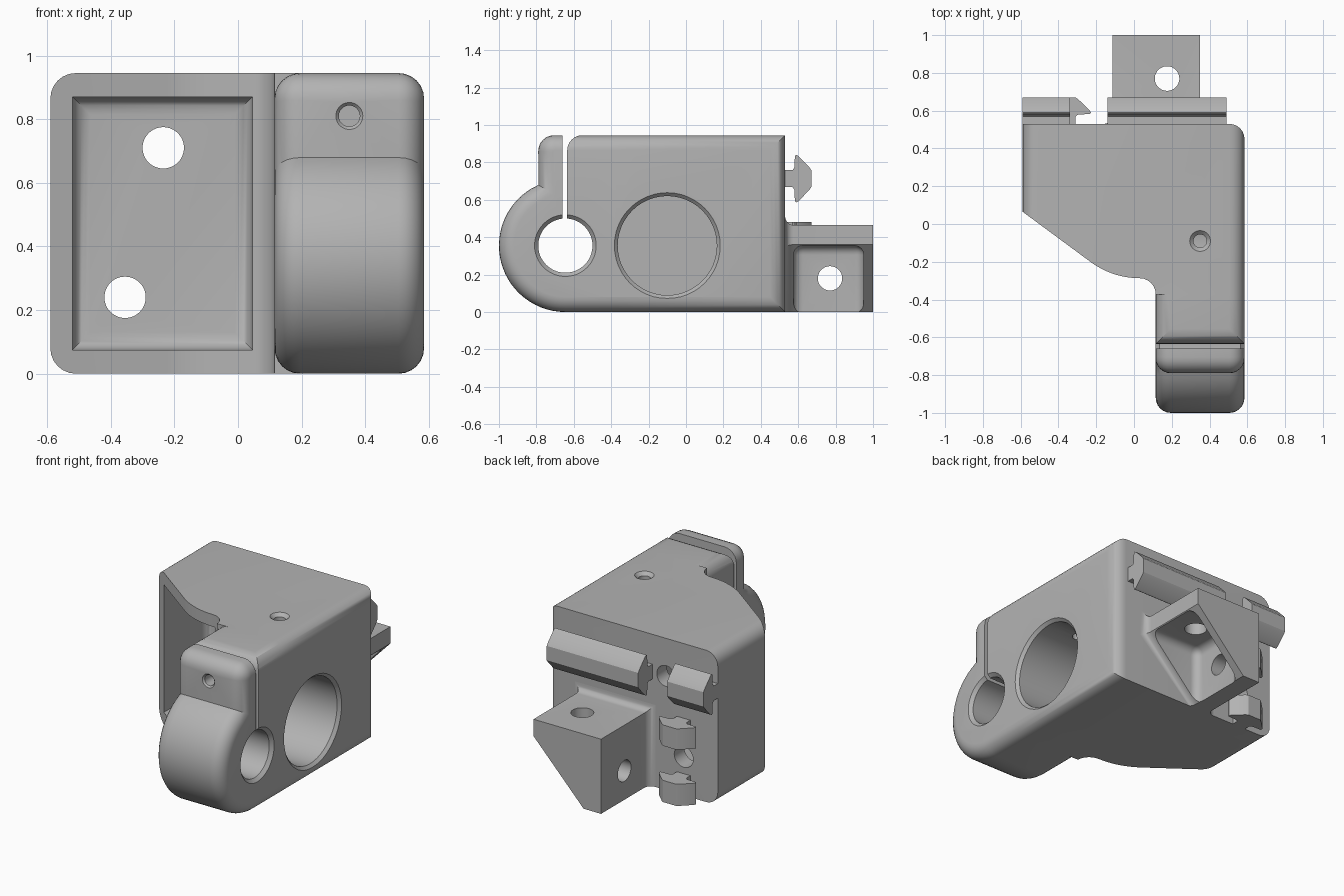
import bpy, bmesh, math
from mathutils import Vector

cube = bpy.data.objects.get("Cube")
if cube:
    bpy.data.objects.remove(cube, do_unlink=True)

grey = bpy.data.materials.new("plain grey")
grey.use_nodes = True
COLOUR = (0.45, 0.45, 0.45, 1)
grey.diffuse_color = COLOUR
grey.node_tree.nodes["Principled BSDF"].inputs["Base Color"].default_value = COLOUR

SOFT = 0.08        # radius of the rounded outer edges
TOP = 0.945        # height of the block
BACK = 0.53        # rear face of the block


def place(axis, a, b, d):
    """Put a flat point (a, b) at distance d along an axis."""
    return {"x": (d, a, b), "y": (a, d, b), "z": (a, b, d)}[axis]


def arc(cx, cy, r, start, end, n=7):
    """Points on an arc, angles in degrees."""
    angles = [math.radians(start + (end - start) * i / (n - 1)) for i in range(n)]
    return [(cx + r * math.cos(t), cy + r * math.sin(t)) for t in angles]


def loft(name, axis, rings, bevel=0, bevel_rule=None, segments=6):
    """Solid through a list of (outline, distance) rings, with optional rounded edges."""
    bm = bmesh.new()
    loops = [[bm.verts.new(place(axis, a, b, d)) for a, b in pts] for pts, d in rings]
    for low, high in zip(loops, loops[1:]):
        for i in range(len(low)):
            j = (i + 1) % len(low)
            bm.faces.new((low[i], low[j], high[j], high[i]))
    bm.faces.new(loops[0])
    bm.faces.new(loops[-1])
    bmesh.ops.recalc_face_normals(bm, faces=bm.faces)
    if bevel:
        edges = [e for e in bm.edges if bevel_rule(e)]
        bmesh.ops.bevel(bm, geom=edges, offset=bevel, segments=segments, profile=0.5,
                        affect="EDGES", clamp_overlap=False)
    mesh = bpy.data.meshes.new(name)
    bm.to_mesh(mesh)
    bm.free()
    mesh.materials.append(grey)
    ob = bpy.data.objects.new(name, mesh)
    bpy.context.collection.objects.link(ob)
    return ob


def prism(name, axis, pts, lo, hi, **kw):
    return loft(name, axis, [(pts, lo), (pts, hi)], **kw)


def rect(a0, b0, a1, b1):
    return [(a0, b0), (a1, b0), (a1, b1), (a0, b1)]


def combine(ob, other, operation):
    """Boolean another solid into ob and discard it."""
    mod = ob.modifiers.new("cut", "BOOLEAN")
    mod.operation, mod.solver, mod.object = operation, "EXACT", other
    bpy.context.view_layer.objects.active = ob
    bpy.ops.object.modifier_apply(modifier=mod.name)
    bpy.data.objects.remove(other, do_unlink=True)


def drill(ob, axis, a, b, rings):
    """Cut a round hole given as (radius, distance) steps."""
    tool = loft("drill", axis, [(arc(a, b, r, 0, 352.5, 48), d) for r, d in rings])
    combine(ob, tool, "DIFFERENCE")


def finish(ob, angle=32):
    bpy.ops.object.select_all(action="DESELECT")
    ob.select_set(True)
    bpy.context.view_layer.objects.active = ob
    bpy.ops.object.shade_smooth_by_angle(angle=math.radians(angle))


# Main block: rounded front outline trimmed by the plan outline
L, R = -0.59, 0.585
front_outline = (arc(R - SOFT, SOFT, SOFT, -90, 0) + arc(R - SOFT, TOP - SOFT, SOFT, 0, 90)
                 + arc(L + SOFT, TOP - SOFT, SOFT, 90, 180) + arc(L + SOFT, SOFT, SOFT, 180, 270))
body = prism("clamp_body", "y", front_outline, -0.5, BACK)
plan = ([(L - 0.1, BACK + 0.1), (L - 0.1, 0.137), (L, 0.065)]
        + arc(0.03, 0.148, 0.435, 234.5, 270, 10)
        + arc(0.03, -0.372, 0.085, 90, 0)
        + [(R + 0.1, -0.372), (R + 0.1, BACK - SOFT), (R, BACK - SOFT)]
        + arc(R - SOFT, BACK - SOFT, SOFT, 0, 90)[1:] + [(R - SOFT, BACK + 0.1)])
combine(body, prism("plan_trim", "z", plan, -0.1, 1.1), "INTERSECT")

# Front arm: round clamp end with an upright jaw
CY, CZ = -0.645, 0.355
arm_outline = (arc(CY, CZ, CZ, 114, 270, 30) + [(-0.2, 0), (-0.2, TOP)]
               + arc(-0.705, TOP - 0.085, 0.085, 90, 180))
arm = prism("arm", "x", arm_outline, 0.115, R, bevel=SOFT,
            bevel_rule=lambda e: abs(e.verts[0].co.x - e.verts[1].co.x) < 0.01)
combine(body, arm, "UNION")

# Clamping slit with a rounded rear lip
slit = ([(-0.66, CZ), (-0.635, CZ)] + arc(-0.555, TOP - SOFT, SOFT, 180, 90)
        + [(-0.555, 1.1), (-0.66, 1.1)])
combine(body, prism("slit", "x", slit, 0, 0.7), "DIFFERENCE")

# Weight-saving pocket with filleted floor edges
FLOOR = 0.43
pocket = prism("pocket", "y", rect(-0.52, 0.075, 0.045, 0.87), -0.6, FLOOR, bevel=0.055,
               bevel_rule=lambda e: all(v.co.y > FLOOR - 0.01 for v in e.verts))
combine(body, pocket, "DIFFERENCE")

# Bores and screw holes
drill(body, "x", CY, CZ, [(0.185, 0.095), (0.145, 0.135), (0.145, 0.565), (0.185, 0.605)])
drill(body, "x", -0.1, CZ, [(0.265, 0.12), (0.265, 0.567), (0.301, 0.603)])
drill(body, "z", 0.35, -0.09, [(0.035, 0.45), (0.035, 0.925), (0.075, 0.965)])
drill(body, "y", 0.35, 0.81, [(0.052, -0.80), (0.033, -0.78), (0.033, -0.4)])
for x, z in ((-0.235, 0.71), (-0.355, 0.24)):
    drill(body, "y", x, z, [(0.065, 0.3), (0.065, 0.6)])
finish(body)


# Rear lug: five-sided bracket flaring into the block
def grow(pts, d):
    """Offset a convex counter-clockwise outline, staying above the ground."""
    out = []
    for i, p in enumerate(pts):
        p, a, b = Vector(p), Vector(pts[i - 1]), Vector(pts[(i + 1) % len(pts)])
        u, v = (p - a).normalized(), (b - p).normalized()
        n, m = Vector((u.y, -u.x)), Vector((v.y, -v.x))
        q = p + (n + m) * (d / (1 + n.dot(m)))
        out.append((q.x, max(q.y, 0.0)))
    return out


lug_outline = [(-0.115, 0), (0.005, 0), (0.35, 0.36), (0.35, 0.465), (-0.115, 0.465)]
FLARE = 0.045
rings = [(grow(lug_outline, FLARE), 0.5)]
for i in range(8):
    t = math.pi / 2 * i / 7
    rings.append((grow(lug_outline, FLARE * (1 - math.sin(t))), BACK + FLARE * (1 - math.cos(t))))
rings.append((lug_outline, 1.0))
lug = loft("rear_lug", "y", rings)
hollow = prism("hollow", "x", rect(0.575, -0.3, 0.95, 0.355), 0.0, 0.6,
               bevel=0.05, bevel_rule=lambda e: True)
combine(lug, hollow, "DIFFERENCE")
drill(lug, "z", 0.175, 0.77, [(0.065, 0.2), (0.065, 0.6)])
drill(lug, "x", 0.77, 0.18, [(0.065, -0.2), (0.065, 0.1)])
finish(lug)

# Arrow-headed rails on the rear face; half profile is (depth, half width)
half = [(0.50, 0.046), (0.57, 0.046), (0.58, 0.06), (0.582, 0.122),
        (0.59, 0.127), (0.602, 0.12), (0.66, 0.06), (0.67, 0.045)]
rail = half + [(y, -w) for y, w in reversed(half)]


def make_rail(name, axis, centre, lo, hi):
    if axis == "x":
        pts = [(y, centre + w) for y, w in rail]
    else:
        pts = [(centre + w, y) for y, w in rail]
    finish(prism(name, axis, pts, lo, hi), 25)


make_rail("long_rail", "x", 0.713, -0.14, 0.49)
make_rail("short_rail", "x", 0.713, L, -0.34)
make_rail("upper_upright_rail", "z", -0.355, 0.35, 0.48)
make_rail("lower_upright_rail", "z", -0.355, 0.0, 0.135)
